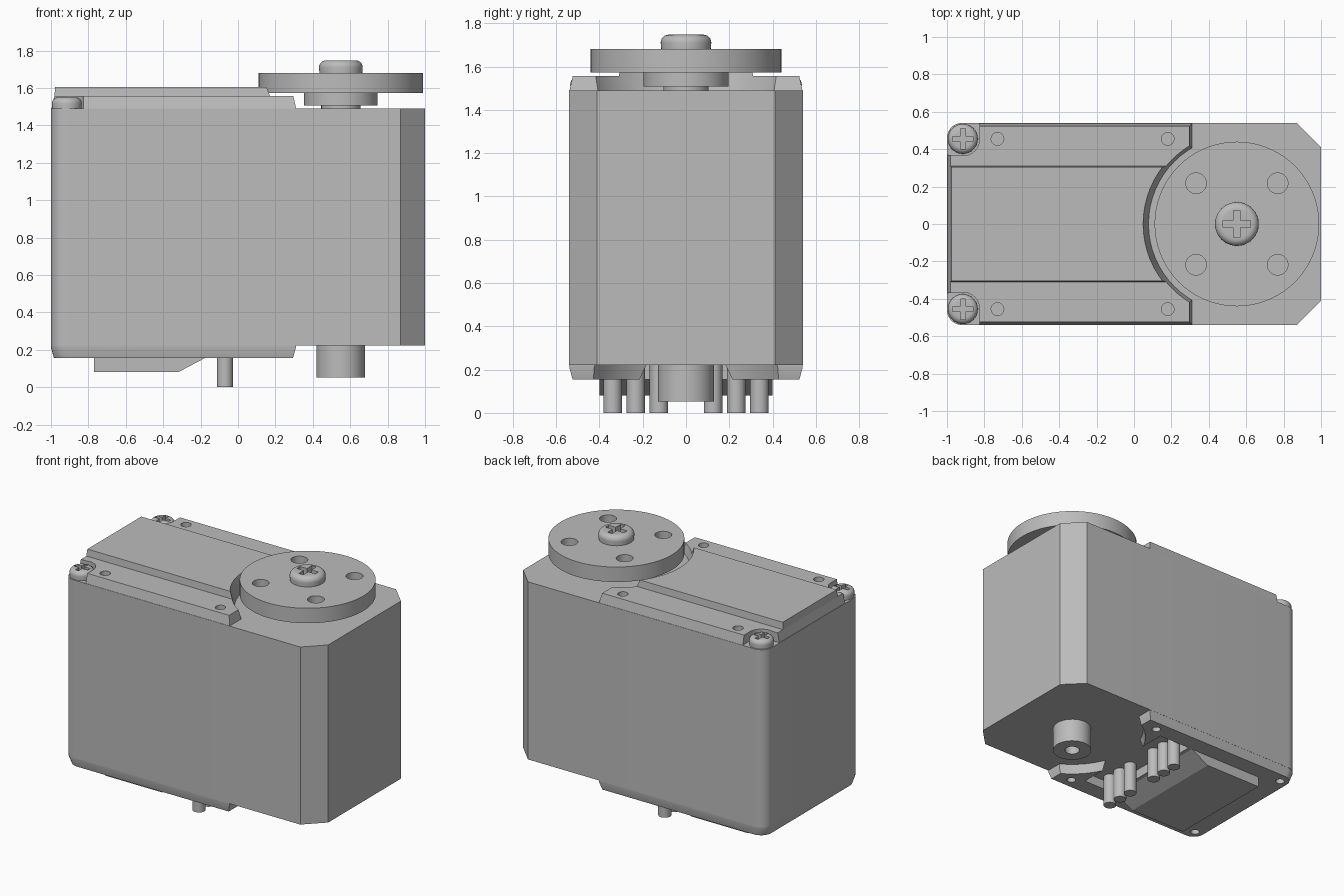
import bpy, bmesh, math
from mathutils import Vector

cube = bpy.data.objects.get("Cube")
if cube:
    bpy.data.objects.remove(cube, do_unlink=True)

grey = bpy.data.materials.new("plain grey")
grey.use_nodes = True
GREY = (0.5, 0.5, 0.5, 1)
grey.diffuse_color = GREY
grey.node_tree.nodes["Principled BSDF"].inputs["Base Color"].default_value = GREY

AXIS = 0.55          # x of the output shaft
HALF = 0.54          # half width of the case
SCREW = (-0.915, 0.455)


def loft(name, rings):
    """Closed solid through matching rings of points."""
    bm = bmesh.new()
    loops = [[bm.verts.new(p) for p in ring] for ring in rings]
    n = len(loops[0])
    for a, b in zip(loops, loops[1:]):
        for i in range(n):
            j = (i + 1) % n
            bm.faces.new((a[i], a[j], b[j], b[i]))
    bm.faces.new(loops[0][::-1])
    bm.faces.new(loops[-1])
    bmesh.ops.recalc_face_normals(bm, faces=bm.faces)
    mesh = bpy.data.meshes.new(name)
    bm.to_mesh(mesh)
    bm.free()
    mesh.materials.append(grey)
    obj = bpy.data.objects.new(name, mesh)
    bpy.context.collection.objects.link(obj)
    return obj


def lathe(name, x, y, profile, segs=48):
    """Solid of revolution about a vertical axis; profile is (radius, z)."""
    turns = [math.tau * i / segs for i in range(segs)]
    return loft(name, [[(x + r * math.cos(t), y + r * math.sin(t), z)
                        for t in turns] for r, z in profile])


def box(name, x, y, z):
    """Box from (min, max) pairs."""
    return loft(name, [[(x[0], y[0], h), (x[1], y[0], h),
                        (x[1], y[1], h), (x[0], y[1], h)] for h in z])


def cut(obj, *cutters):
    for c in cutters:
        c.hide_render = True
        mod = obj.modifiers.new("cut", 'BOOLEAN')
        mod.operation = 'DIFFERENCE'
        mod.solver = 'EXACT'
        mod.object = c
        dg = bpy.context.evaluated_depsgraph_get()
        mesh = bpy.data.meshes.new_from_object(obj.evaluated_get(dg))
        obj.modifiers.clear()
        obj.data = mesh
        bpy.data.objects.remove(c, do_unlink=True)


def outline(front, chamfer, z, inset=0.0, radius=0.08):
    """Plan of the case: rounded rear corners, optional chamfered front."""
    w, x0, x1 = HALF - inset, -1 + inset, front - inset
    half = [(x1, w - chamfer), (x1 - chamfer, w)] if chamfer else [(x1, w)]
    for i in range(9):
        t = math.pi / 2 * (1 + i / 8)
        half.append((x0 + radius + radius * math.cos(t),
                     w - radius + radius * math.sin(t)))
    return [(x, y, z) for x, y in half] + [(x, -y, z) for x, y in half[::-1]]


# Main case
body = loft("case_body", [outline(1, 0.13, 0.222), outline(1, 0.13, 1.49)])

# Lower cover, with shaft relief, pin slot and screw holes
lower = loft("lower_cover", [outline(0.31, 0, 0.155, 0.016),
                             outline(0.31, 0, 0.21, 0.001),
                             outline(0.31, 0, 0.23, 0.001)])
cut(lower,
    lathe("relief", AXIS, 0, [(0.51, 0.1), (0.47, 0.3)], 64),
    box("pin_slot", (-0.15, 0.1), (-0.4, 0.4), (0.1, 0.3)))
for s in (-1, 1):
    for x in (0.18, -0.92):
        cut(lower, lathe("hole", x, s * 0.45, [(0.03, 0.1), (0.03, 0.21)], 24))

# Upper cover: low deck and raised centre deck, both cleared around the disc


def disc_relief():
    return lathe("relief", AXIS, 0, [(0.465, 1.46), (0.51, 1.64)], 64)


def deck(name, w, x0, x1, lean, z0, z1):
    rings = [[(x0 + i, -w + i, z), (x1 - i, -w + i, z),
              (x1 - i, w - i, z), (x0 + i, w - i, z)]
             for z, i in ((z0, 0), (z1, lean))]
    obj = loft(name, rings)
    cut(obj, disc_relief())
    return obj


upper = deck("upper_cover", HALF - 0.001, -0.998, 0.312, 0.016, 1.485, 1.556)
for s in (-1, 1):
    sx, sy = SCREW[0], SCREW[1] * s
    cut(upper,
        lathe("pocket", sx, sy, [(0.09, 1.4), (0.09, 1.7)], 32),
        box("pocket_x", (-1.1, sx), sorted((s * 0.37, s * 0.7)), (1.4, 1.7)),
        box("pocket_y", (-1.1, sx + 0.09), sorted((sy, s * 0.7)), (1.4, 1.7)))
    for x in (-0.73, 0.18):
        cut(upper, lathe("hole", x, sy, [(0.034, 1.5), (0.034, 1.7)], 24))
centre = deck("raised_deck", 0.312, -0.985, 0.4, 0.008, 1.53, 1.605)

# Output shaft, collar and drilled disc
shaft = lathe("output_shaft", AXIS, 0, [(0.105, 1.48), (0.105, 1.52)])
collar = lathe("disc_collar", AXIS, 0, [(0.197, 1.507), (0.197, 1.58)])
disc = lathe("output_disc", AXIS, 0, [(0.44, 1.573), (0.44, 1.68)], 72)
for sx in (-1, 1):
    for sy in (-1, 1):
        cut(disc, lathe("hole", AXIS + sx * 0.218, sy * 0.218,
                        [(0.055, 1.5), (0.055, 1.8)], 32))


# Cross-slotted screws
def screw(name, x, y, r, z0, z1, arm):
    h = z1 - z0
    edge = h * 0.55
    profile = [(r * 0.97, z0 - 0.01), (r, z1 - edge)]
    for i in range(1, 7):
        t = math.pi / 2 * i / 6
        profile.append((r - edge * (1 - math.cos(t)), z1 - edge * (1 - math.sin(t))))
    head = lathe(name, x, y, profile, 40)
    slot = arm * 0.24
    cross = [(a, b) for a, b in ((arm, slot), (slot, arm))]
    cut(head, *[box("slot", (x - a, x + a), (y - b, y + b), (z1 - h * 0.7, z1 + 0.1))
                for a, b in cross])
    return head


screws = [screw("disc_screw", AXIS, 0, 0.117, 1.68, 1.747, 0.073)]
for s, side in ((1, "left"), (-1, "right")):
    screws.append(screw("cover_screw_" + side, SCREW[0], SCREW[1] * s,
                        0.08, 1.49, 1.55, 0.055))

# Hollow boss under the case
boss = lathe("lower_boss", AXIS, 0, [(0.13, 0.053), (0.13, 0.23)])
cut(boss, lathe("hole", AXIS, 0, [(0.05, 0), (0.05, 0.2)], 24))

# Ramped plate under the lower cover
ramp = [(-0.77, 0.17), (-0.77, 0.08), (-0.32, 0.08), (-0.15, 0.17)]
loft("ramp_plate", [[(x, y, z) for x, z in ramp] for y in (-0.4, 0.4)])

# Connector pins, three on each side
pins = []
for s, side in ((1, "left"), (-1, "right")):
    for i in range(3):
        pins.append(lathe("pin_%s_%d" % (side, i + 1), -0.07,
                          s * (0.125 + 0.107 * i), [(0.043, 0), (0.043, 0.23)], 24))

# Smooth the round surfaces, keep hard edges
bpy.ops.object.select_all(action='DESELECT')
for obj in [body, lower, upper, centre, shaft, collar, disc, boss] + screws + pins:
    obj.select_set(True)
    bpy.context.view_layer.objects.active = obj
bpy.ops.object.shade_smooth_by_angle(angle=math.radians(30))
